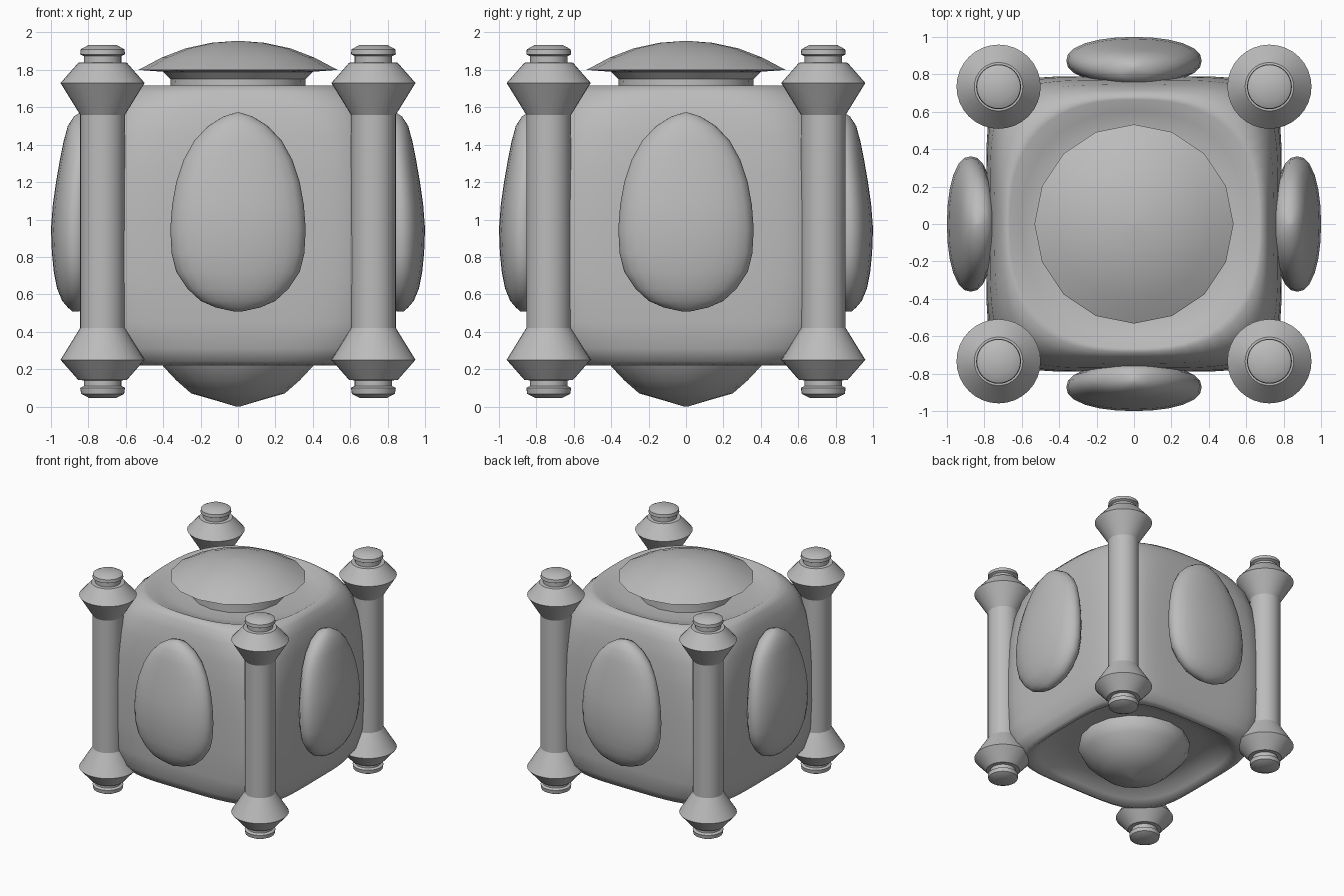
import bpy, bmesh, math

grey = bpy.data.materials.new("plain grey")
grey.diffuse_color = (0.5, 0.5, 0.5, 1)


def loft(name, rings, sides, angle=35, loc=(0, 0, 0), rot=0):
    """Skin stacked superellipse rings: (z, half width, half depth, exponent, y offset)."""
    bm = bmesh.new()
    loops = []
    for z, a, b, n, off in rings:
        loop = []
        for i in range(sides):
            t = 2 * math.pi * i / sides
            c, s = math.cos(t), math.sin(t)
            r = 1 / (abs(c) ** n + abs(s) ** n) ** (1 / n)
            loop.append(bm.verts.new((a * r * c, b * r * s + off, z)))
        loops.append(loop)
    for lo, hi in zip(loops, loops[1:]):
        for i in range(sides):
            j = (i + 1) % sides
            bm.faces.new((lo[i], lo[j], hi[j], hi[i]))
    bm.faces.new(loops[0][::-1])
    bm.faces.new(loops[-1])
    bmesh.ops.recalc_face_normals(bm, faces=bm.faces)
    mesh = bpy.data.meshes.new(name)
    bm.to_mesh(mesh)
    bm.free()
    obj = bpy.data.objects.new(name, mesh)
    bpy.context.collection.objects.link(obj)
    obj.location = loc
    obj.rotation_euler[2] = rot
    mesh.materials.append(grey)
    bpy.ops.object.select_all(action='DESELECT')
    obj.select_set(True)
    bpy.context.view_layer.objects.active = obj
    bpy.ops.object.shade_smooth_by_angle(angle=math.radians(angle))
    return obj


def lathe(name, profile, sides, angle=35, loc=(0, 0, 0)):
    return loft(name, [(z, r, r, 2, 0) for r, z in profile], sides, angle, loc)


# Rounded box body with a shallow top dish and a recessed underside: (z, half width, exponent)
body = [(0.34, 0.25, 2), (0.335, 0.50, 2.4), (0.31, 0.60, 2.8), (0.26, 0.66, 3.3),
        (0.22, 0.70, 3.7), (0.24, 0.735, 4.2), (0.31, 0.77, 5.2), (0.45, 0.785, 6.2),
        (0.70, 0.79, 6.6), (1.00, 0.79, 6.4), (1.25, 0.785, 5.9), (1.45, 0.77, 5.1),
        (1.60, 0.745, 4.2), (1.68, 0.715, 3.3), (1.717, 0.685, 2.7), (1.717, 0.665, 2.5),
        (1.68, 0.60, 2.3), (1.66, 0.50, 2.1), (1.655, 0.36, 2)]
loft("body", [(z, a, a, n, 0) for z, a, n in body], 64, 75)

# Domed lid on a short neck
lathe("lid", [(0.365, 1.62), (0.36, 1.75), (0.40, 1.79), (0.532, 1.80), (0.41, 1.865),
              (0.28, 1.915), (0.14, 1.945), (0.01, 1.955)], 16, 40)

# Rounded bowl underneath
lathe("bottom_bowl", [(0.42, 0.38), (0.44, 0.29), (0.40, 0.215), (0.33, 0.14),
                      (0.25, 0.07), (0.13, 0.036), (0.01, 0.0)], 16, 60)

# Four corner pillars with flared collars and end buttons
pillar = [(0.07, 0.045), (0.115, 0.068), (0.12, 0.10), (0.10, 0.11), (0.10, 0.14),
          (0.13, 0.142), (0.225, 0.25), (0.12, 0.42), (0.12, 1.56), (0.225, 1.73),
          (0.13, 1.838), (0.10, 1.84), (0.10, 1.873), (0.12, 1.883), (0.117, 1.91),
          (0.075, 1.933)]
for sx, sname in ((-1, "left"), (1, "right")):
    for sy, yname in ((-1, "front"), (1, "back")):
        lathe(f"pillar_{yname}_{sname}", pillar, 32, 30, (sx * 0.724, sy * 0.734, 0))

# Egg-shaped pad on each side: (z, half width, outer distance, inner distance)
egg = [(0.508, 0.02, 0.885, 0.85), (0.53, 0.12, 0.91, 0.82), (0.565, 0.20, 0.94, 0.795),
       (0.63, 0.27, 0.967, 0.77), (0.72, 0.33, 0.985, 0.755), (0.82, 0.355, 0.995, 0.75),
       (0.95, 0.362, 1.0, 0.745), (1.08, 0.352, 0.99, 0.745), (1.20, 0.33, 0.973, 0.745),
       (1.32, 0.29, 0.952, 0.74), (1.42, 0.235, 0.932, 0.74), (1.50, 0.16, 0.91, 0.75),
       (1.55, 0.08, 0.878, 0.775), (1.572, 0.01, 0.845, 0.82)]
rings = [(z, w, (o - i) / 2, 2.2, -(o + i) / 2) for z, w, o, i in egg]
for k, side in enumerate(("front", "right", "back", "left")):
    loft(f"egg_pad_{side}", rings, 24, 70, rot=k * math.pi / 2)
